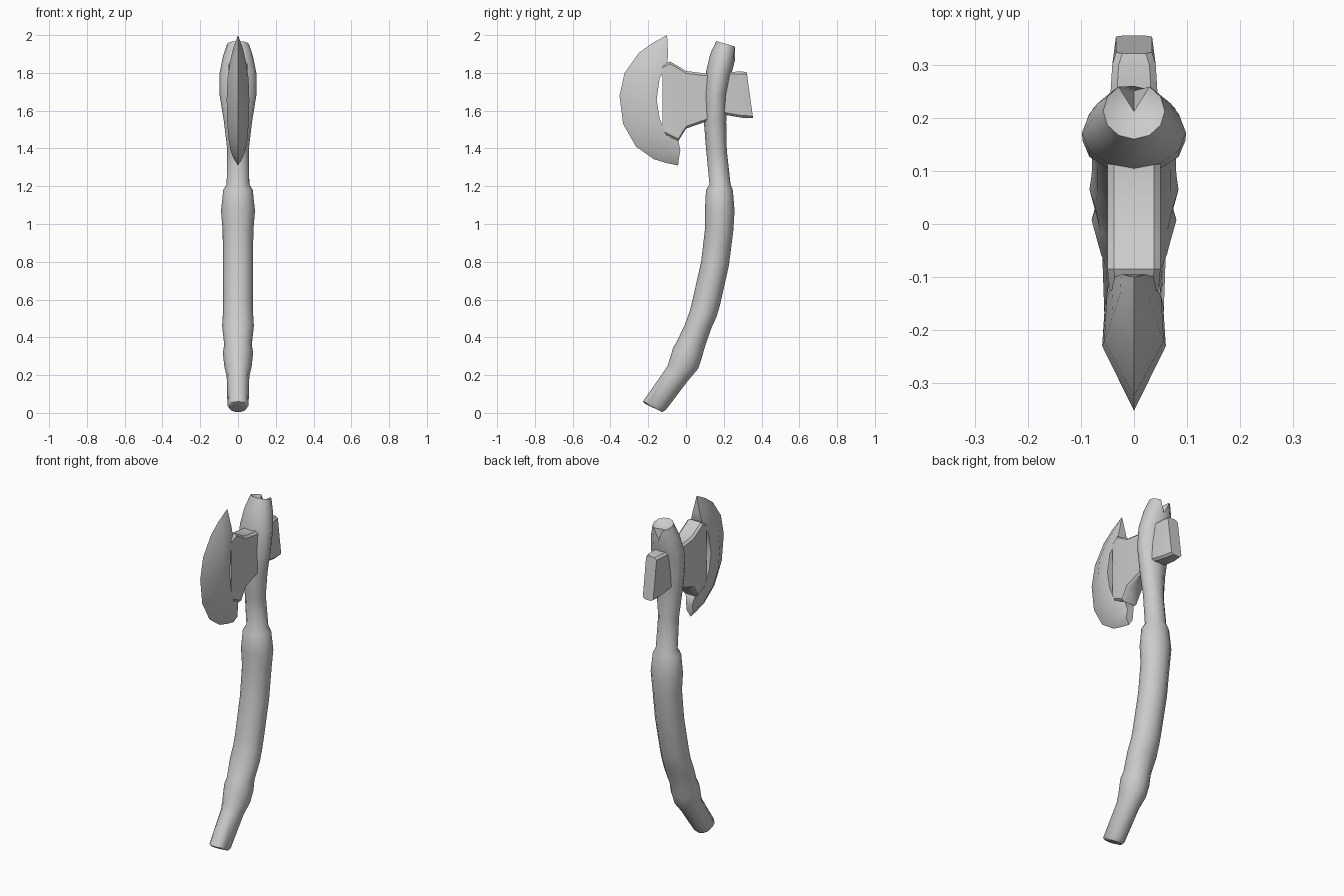
import bpy, bmesh
from math import cos, sin, tau, radians
from mathutils import Vector

if "Cube" in bpy.data.objects:
    bpy.data.objects.remove(bpy.data.objects["Cube"])


def loft(name, rings, angle, cap_offset=None):
    """Skin a list of equal-length point rings into a closed solid."""
    bm = bmesh.new()
    loops = [[bm.verts.new(p) for p in r] for r in rings]
    n = len(loops[0])
    for a, b in zip(loops, loops[1:]):
        for i in range(n):
            j = (i + 1) % n
            bm.faces.new((a[i], a[j], b[j], b[i]))
    bm.faces.new(loops[0][::-1])
    if cap_offset is None:
        bm.faces.new(loops[-1])
    else:
        mid = sum((v.co for v in loops[-1]), Vector()) / n + Vector(cap_offset)
        c = bm.verts.new(mid)
        for i in range(n):
            bm.faces.new((loops[-1][i], loops[-1][(i + 1) % n], c))
    bmesh.ops.remove_doubles(bm, verts=bm.verts, dist=0.0005)
    bmesh.ops.recalc_face_normals(bm, faces=bm.faces)
    me = bpy.data.meshes.new(name)
    bm.to_mesh(me)
    bm.free()
    ob = bpy.data.objects.new(name, me)
    bpy.context.collection.objects.link(ob)
    bpy.ops.object.select_all(action='DESELECT')
    ob.select_set(True)
    bpy.context.view_layer.objects.active = ob
    bpy.ops.object.shade_smooth_by_angle(angle=radians(angle))
    return ob


def oval(front, back, hx, n=12):
    """Oval ring spanning front and back (y, z) points, hx wide each side."""
    f, b = Vector((0, *front)), Vector((0, *back))
    c, r = (f + b) / 2, (b - f) / 2
    return [c + r * cos(tau * i / n) + Vector((hx * sin(tau * i / n), 0, 0))
            for i in range(n)]


# Handle: front point, back point, half width, from foot to head
stations = [
    ((-.215, .047), (-.125, .004), .045),
    ((-.228, .06), (-.105, .018), .056),
    ((-.115, .222), (.01, .17), .06),
    ((-.097, .25), (.065, .235), .072),
    ((-.068, .345), (.083, .29), .08),
    ((-.05, .375), (.10, .35), .073),
    ((-.005, .47), (.135, .45), .084),
    ((.02, .54), (.162, .51), .08),
    ((.035, .60), (.18, .57), .079),
    ((.08, .80), (.227, .78), .08),
    ((.10, .97), (.25, .96), .081),
    ((.10, 1.07), (.257, 1.07), .09),
    ((.106, 1.18), (.248, 1.18), .078),
    ((.124, 1.21), (.236, 1.21), .06),
    ((.106, 1.4), (.216, 1.39), .057),
    ((.094, 1.55), (.213, 1.54), .075),
    ((.096, 1.68), (.218, 1.68), .097),
    ((.105, 1.8), (.24, 1.79), .098),
    ((.128, 1.9), (.26, 1.87), .08),
    ((.16, 1.968), (.266, 1.938), .058),
]
rings = [oval(*s) for s in stations]
# Forked tip: sink the rear centre of the last ring
rings[-1][0].z -= .07
rings[-1][0].y -= .015
loft("handle", rings, 50, (0, 0, -.025))

# Crescent blade: cutting edge, ridge, inner edge (y, z), half thickness
crescent = [
    ((-.10, 2.0), (-.10, 2.0), (-.10, 2.0), 0),
    ((-.18, 1.957), (-.13, 1.93), (-.095, 1.90), .026),
    ((-.25, 1.905), (-.18, 1.86), (-.10, 1.84), .042),
    ((-.325, 1.80), (-.22, 1.77), (-.14, 1.77), .056),
    ((-.352, 1.68), (-.23, 1.66), (-.155, 1.66), .06),
    ((-.333, 1.53), (-.22, 1.54), (-.14, 1.56), .057),
    ((-.265, 1.41), (-.18, 1.45), (-.105, 1.47), .05),
    ((-.17, 1.343), (-.12, 1.39), (-.065, 1.46), .04),
    ((-.10, 1.322), (-.075, 1.37), (-.04, 1.44), .033),
    ((-.042, 1.31), (-.038, 1.345), (-.03, 1.39), .022),
]
loft("blade", [[(0, *e), (h, *m), (h * .92, *i), (-h * .92, *i), (-h, *m)]
               for e, m, i, h in crescent], 45)


def block(y, low, high, hx):
    """Rectangular section with softened corners at depth y."""
    c = .012
    return [(-hx, y, low + c), (-hx + c, y, low), (hx - c, y, low),
            (hx, y, low + c), (hx, y, high - c), (hx - c, y, high),
            (-hx + c, y, high), (-hx, y, high - c)]


# Neck joining blade to handle
loft("neck", [block(*s) for s in [
    (-.125, 1.48, 1.84, .046), (-.085, 1.46, 1.86, .05), (-.04, 1.44, 1.835, .05),
    (0, 1.505, 1.81, .05), (.10, 1.54, 1.797, .05), (.15, 1.55, 1.797, .05)]], 40)


# Poll behind the handle, with a slanted rear face
poll = [block(*s) for s in [
    (.15, 1.60, 1.79, .05), (.22, 1.575, 1.805, .046), (.30, 1.562, 1.807, .041),
    (.34, 1.56, 1.803, .034)]]
poll[-1] = [(x, y + .015 - .033 * (z - 1.56) / .24, z) for x, y, z in poll[-1]]
loft("poll", poll, 40)
